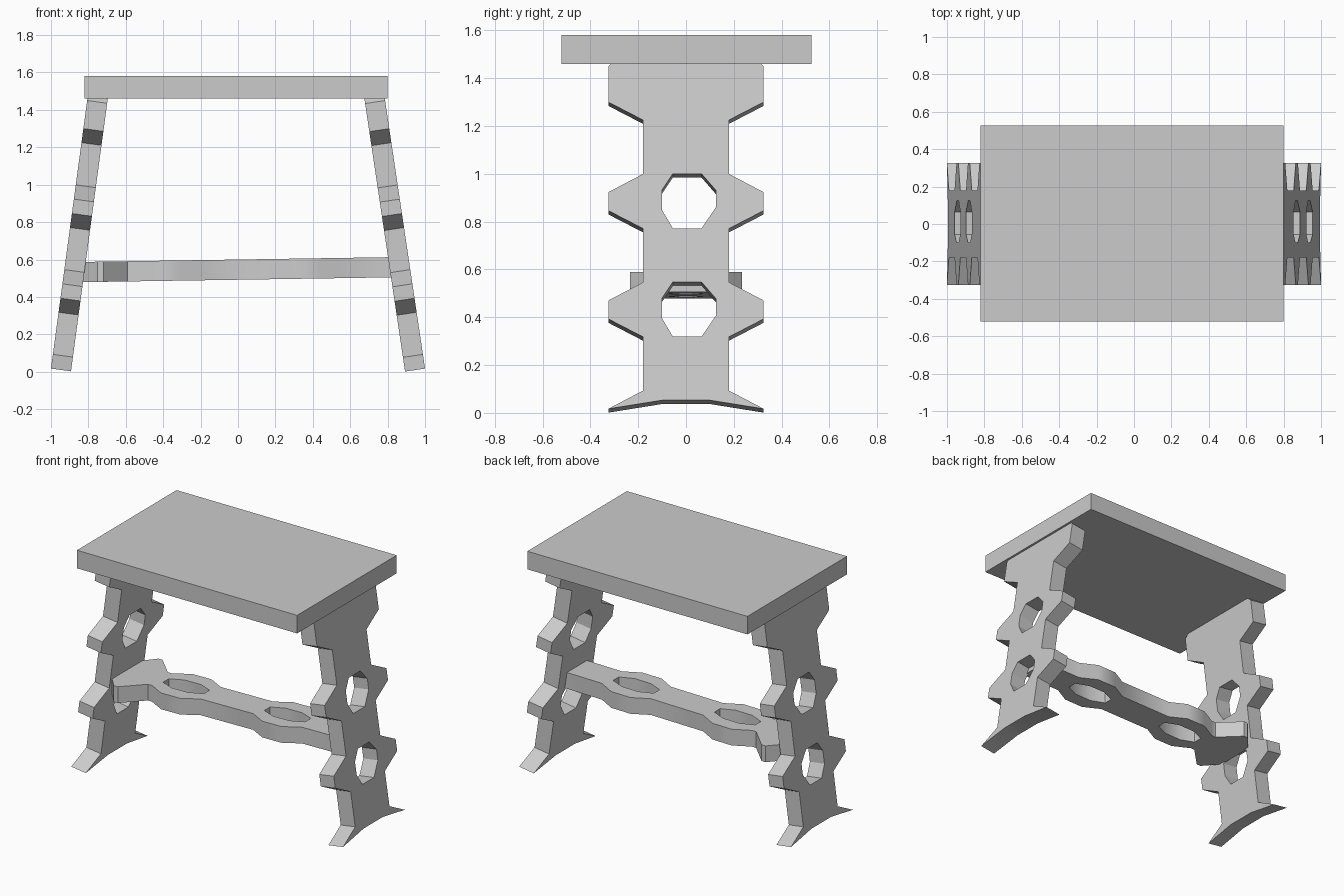
import bpy, bmesh, math
from mathutils import Vector

if "Cube" in bpy.data.objects:
    bpy.data.objects.remove(bpy.data.objects["Cube"])


def panel(name, loops, place, offset):
    """Fill 2D loops (outline first, then holes), place in space and thicken by offset."""
    bm = bmesh.new()
    edges = []
    for loop in loops:
        vs = [bm.verts.new((a, b, 0)) for a, b in loop]
        edges += [bm.edges.new((vs[i - 1], vs[i])) for i in range(len(vs))]
    bmesh.ops.triangle_fill(bm, edges=edges, use_beauty=True, normal=(0, 0, 1))
    for v in bm.verts:
        v.co = place(v.co.x, v.co.y)
    out = bmesh.ops.extrude_face_region(bm, geom=bm.faces[:], use_keep_orig=True)
    bmesh.ops.translate(bm, vec=offset,
                        verts=[g for g in out["geom"] if isinstance(g, bmesh.types.BMVert)])
    bmesh.ops.recalc_face_normals(bm, faces=bm.faces[:])
    me = bpy.data.meshes.new(name)
    bm.to_mesh(me)
    bm.free()
    ob = bpy.data.objects.new(name, me)
    bpy.context.collection.objects.link(ob)
    bpy.ops.object.select_all(action='DESELECT')
    bpy.context.view_layer.objects.active = ob
    ob.select_set(True)
    bpy.ops.object.shade_smooth_by_angle(angle=math.radians(30))
    return ob


# Table top
bpy.ops.mesh.primitive_cube_add(size=1, location=(-0.01, 0.002, 1.52))
top = bpy.context.object
top.name = "table_top"
top.scale = (1.62, 1.047, 0.12)

# Leg outline (y, z) with two repeats of the scalloped edge
STEP = 0.453
side = [(0.10, 0.053), (0.325, 0.017), (0.18, 0.093)]
for k in range(2):
    side += [(y, z + k * STEP) for y, z in
             [(0.18, 0.318), (0.325, 0.393), (0.325, 0.470), (0.18, 0.546)]]
side += [(0.18, 1.225), (0.325, 1.30), (0.325, 1.45), (0.28, 1.49)]
leg_outline = side + [(-y, z) for y, z in reversed(side)]
hole = [(-0.055, 0.547), (0.065, 0.547), (0.125, 0.478), (0.125, 0.407),
        (0.065, 0.319), (-0.055, 0.319), (-0.10, 0.395), (-0.10, 0.48)]
leg_loops = [leg_outline, hole, [(y, z + STEP) for y, z in hole]]

# Splayed legs
for name, sx, lean in (("left_leg", -1, 0.135), ("right_leg", 1, 0.149)):
    t = math.atan(lean)
    panel(name, leg_loops,
          lambda y, z: Vector((sx * (1 - lean * (z - 0.017)), y, z)),
          Vector((-sx * math.cos(t), 0, -math.sin(t))) * 0.108)

# Stretcher outline (x, y): flared left end, two bumps with holes
edge = [(-0.84, 0.13), (-0.75, 0.235), (-0.72, 0.235), (-0.59, 0.105)]
holes = []
for cx in (-0.38, 0.365):
    edge += [(cx - 0.18, 0.105), (cx - 0.07, 0.165), (cx + 0.07, 0.165), (cx + 0.18, 0.105)]
    holes.append([(cx + sx * a, sy * b) for sx, sy, a, b in
                  [(-1, 1, .06, .068), (1, 1, .06, .068), (1, 1, .15, .03), (1, -1, .15, .03),
                   (1, -1, .06, .068), (-1, -1, .06, .068), (-1, -1, .15, .03), (-1, 1, .15, .03)]])
edge.append((0.83, 0.105))
panel("stretcher", [edge + [(x, -y) for x, y in reversed(edge)]] + holes,
      lambda x, y: Vector((x, y, 0.492 + 0.0155 * x)), Vector((0, 0, 0.108)))
